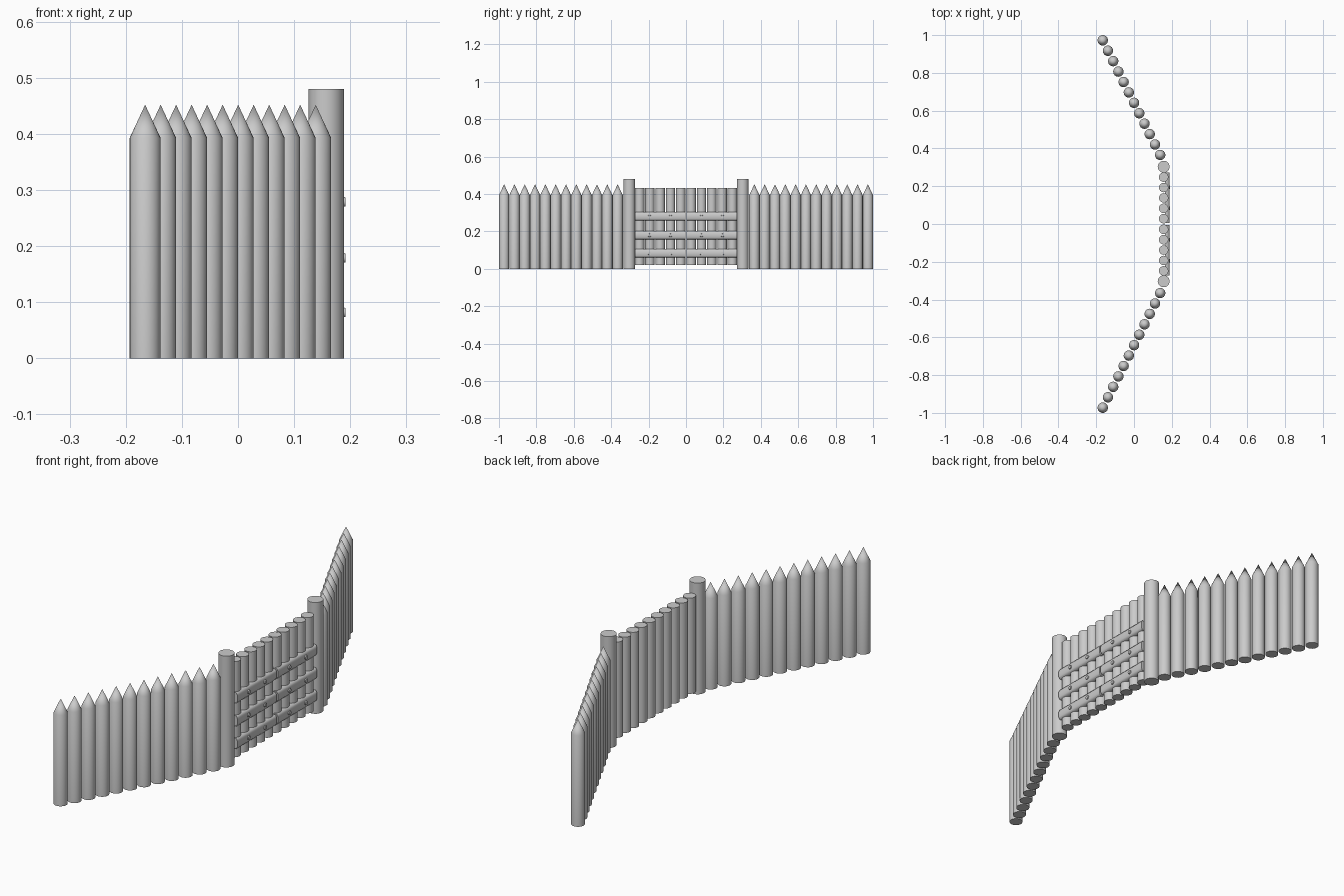
import bpy, bmesh, math
from mathutils import Matrix, Vector

if "Cube" in bpy.data.objects:
    bpy.data.objects.remove(bpy.data.objects["Cube"])

GATE_X = 0.157


def finish(name, bm, angle=32):
    bmesh.ops.recalc_face_normals(bm, faces=bm.faces)
    mesh = bpy.data.meshes.new(name)
    bm.to_mesh(mesh)
    bm.free()
    ob = bpy.data.objects.new(name, mesh)
    bpy.context.collection.objects.link(ob)
    bpy.ops.object.select_all(action='DESELECT')
    ob.select_set(True)
    bpy.context.view_layer.objects.active = ob
    bpy.ops.object.shade_smooth_by_angle(angle=math.radians(angle))
    return ob


def add_cone(bm, x, y, z0, z1, r0, r1, segs=24, caps=True):
    bmesh.ops.create_cone(bm, cap_ends=caps, segments=segs, radius1=r0, radius2=r1,
                          depth=z1 - z0,
                          matrix=Matrix.Translation((x, y, (z0 + z1) / 2)))


def log(name, x, y, z0, z1, r, tip=0.0):
    """Upright round log, optionally sharpened to a point."""
    bm = bmesh.new()
    add_cone(bm, x, y, z0, z1, r, r)
    if tip:
        top = [f for f in bm.faces if f.normal.z > 0.9]
        bmesh.ops.poke(bm, faces=top)
        apex = min(bm.verts, key=lambda v: (v.co.xy - Vector((x, y))).length
                   if v.co.z > z1 - 1e-4 else 9)
        apex.co.z = z1 + tip
    return finish(name, bm)


def plank(name, y0, y1, z):
    """Horizontal brace with a softened front face."""
    prof = [(0.164, -0.0225), (0.182, -0.0225), (0.187, -0.013),
            (0.187, 0.013), (0.182, 0.0225), (0.164, 0.0225)]
    bm = bmesh.new()
    face = bm.faces.new([bm.verts.new((px, y0, z + pz)) for px, pz in prof])
    ext = bmesh.ops.extrude_face_region(bm, geom=[face], use_keep_orig=True)
    verts = [v for v in ext['geom'] if isinstance(v, bmesh.types.BMVert)]
    bmesh.ops.translate(bm, verts=verts, vec=(0, y1 - y0, 0))
    return finish(name, bm, 65)


def rivet(name, y, z):
    bm = bmesh.new()
    rot = Matrix.Translation((0.1875, y, z)) @ Matrix.Rotation(math.pi / 2, 4, 'Y')
    bmesh.ops.create_cone(bm, cap_ends=True, segments=12, radius1=0.0095,
                          radius2=0.008, depth=0.008, matrix=rot)
    return finish(name, bm)


for side, label in ((1, "left"), (-1, "right")):
    # slanted wall of sharpened stakes
    for i in range(12):
        t = i / 11
        log(f"{label}_wall_stake", -0.1655 + 0.304 * t, side * (0.9725 - 0.607 * t),
            0, 0.393, 0.0275, 0.059)
    # gate post
    log(f"{label}_gate_post", GATE_X, side * 0.303, 0, 0.48, 0.0315)
    # gate door logs
    for i in range(5):
        log(f"{label}_gate_log", GATE_X, side * (0.028 + 0.055 * i), 0.02, 0.433, 0.025)
    # braces and rivets
    for z in (0.083, 0.18, 0.28):
        plank(f"{label}_gate_brace", *sorted((side * 0.004, side * 0.272)), z)
        for y in (0.083, 0.195):
            rivet(f"{label}_gate_rivet", side * y, z - 0.001)
